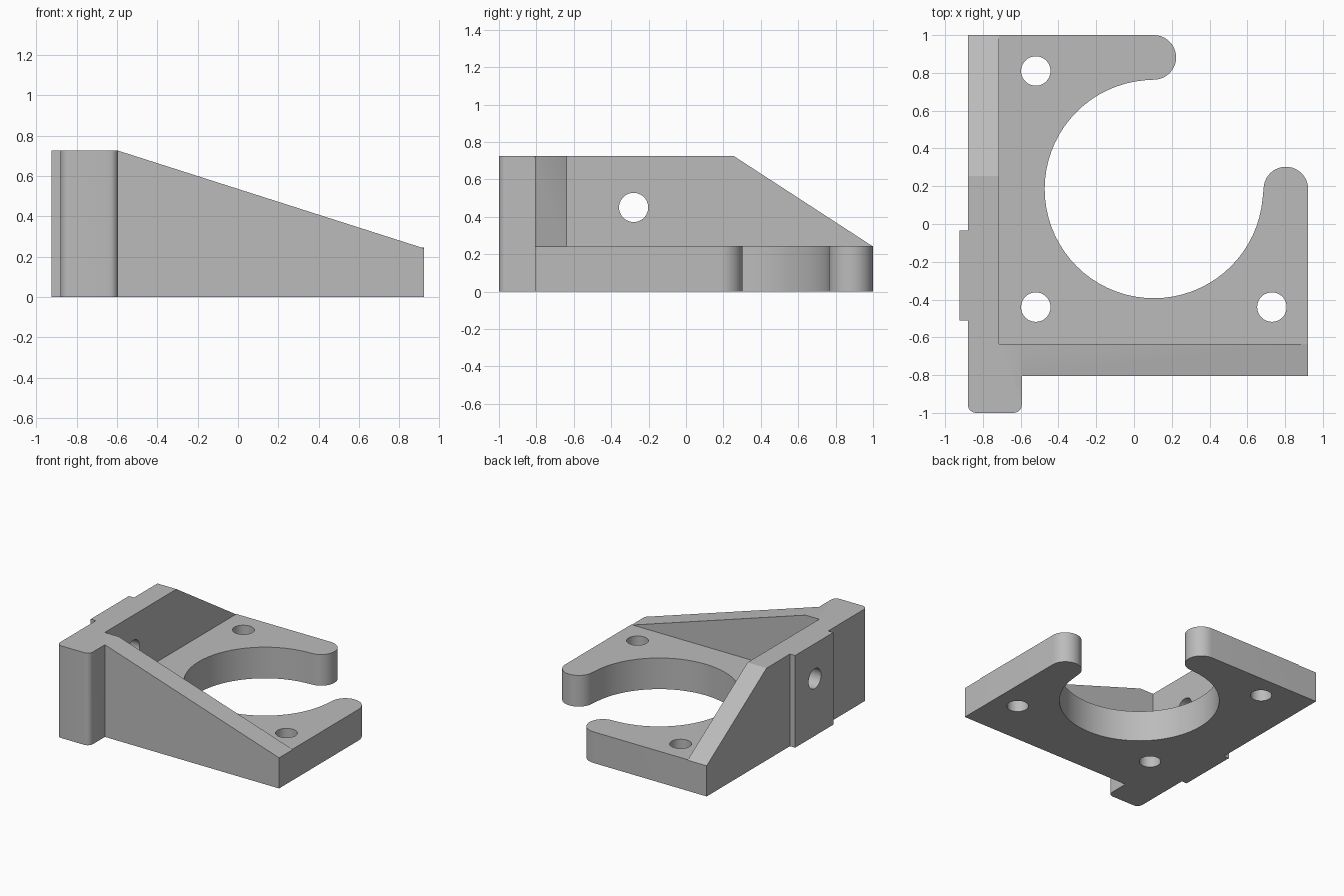
import bpy
import bmesh
from math import cos, sin, radians
from mathutils import Matrix, Vector

if "Cube" in bpy.data.objects:
    bpy.data.objects.remove(bpy.data.objects["Cube"], do_unlink=True)

# Key dimensions
LEFT, RIGHT, FRONT, BACK = -0.88, 0.922, -0.806, 1.0
TOP, FLOOR = 0.725, 0.245
WALL_X, WALL_Y = -0.714, -0.636      # inner faces of the two walls
POST_X = -0.594
CX, CY, BORE = 0.105, 0.185, 0.578   # centre and radius of the big opening
TIP, HOLE, FILLET = 0.118, 0.078, 0.045

grey = bpy.data.materials.new("plain_grey")
grey.use_nodes = True
colour = (0.5, 0.5, 0.5, 1)
grey.diffuse_color = colour
grey.node_tree.nodes["Principled BSDF"].inputs["Base Color"].default_value = colour


def arc(x, y, r, start, end, steps):
    angles = [radians(start + (end - start) * i / steps) for i in range(steps + 1)]
    return [(x + r * cos(a), y + r * sin(a)) for a in angles]


def prism(name, outline, axis, low, high):
    """Extrude a 2D outline along x, y or z between two positions."""
    place = {"x": lambda u, v, w: (w, u, v),
             "y": lambda u, v, w: (u, w, v),
             "z": lambda u, v, w: (u, v, w)}[axis]
    bm = bmesh.new()
    face = bm.faces.new([bm.verts.new(place(u, v, low)) for u, v in outline])
    grown = bmesh.ops.extrude_face_region(bm, geom=[face])["geom"]
    moved = [g for g in grown if isinstance(g, bmesh.types.BMVert)]
    bmesh.ops.translate(bm, verts=moved, vec=Vector(place(0, 0, high - low)))
    bmesh.ops.recalc_face_normals(bm, faces=bm.faces)
    mesh = bpy.data.meshes.new(name)
    bm.to_mesh(mesh)
    bm.free()
    mesh.materials.append(grey)
    obj = bpy.data.objects.new(name, mesh)
    bpy.context.collection.objects.link(obj)
    return obj


def cut(body, cutter):
    cutter.hide_render = True
    mod = body.modifiers.new(cutter.name, "BOOLEAN")
    mod.operation, mod.solver, mod.object = "DIFFERENCE", "EXACT", cutter
    bpy.ops.object.modifier_apply(modifier=mod.name)
    bpy.data.objects.remove(cutter, do_unlink=True)


# Plan outline: two rounded fingers, open bore, corner post and locating tab
outline = [(LEFT, BACK)]
outline += arc(CX, BACK - TIP, TIP, 90, -90, 20)
outline += arc(CX, CY, BORE, 90, 360, 54)[1:-1]
outline += arc(RIGHT - TIP, CY, TIP, 180, 0, 20)
outline += [(RIGHT, FRONT), (POST_X, FRONT)]
outline += arc(POST_X - FILLET, -1 + FILLET, FILLET, 0, -90, 8)
outline += arc(LEFT + FILLET, -1 + FILLET, FILLET, -90, -180, 8)
outline += [(LEFT, -0.51), (-0.925, -0.51), (-0.925, -0.035), (LEFT, -0.035)]
bracket = prism("corner_bracket", outline, "z", 0, TOP)
bpy.context.view_layer.objects.active = bracket
bracket.select_set(True)

# Pocket that leaves the base plate and the two walls
pocket = [(WALL_X, WALL_Y), (1.2, WALL_Y), (1.2, 1.2), (WALL_X, 1.2)]
cut(bracket, prism("pocket_cutter", pocket, "z", FLOOR, 1))


# Sloping tops of the walls
def slope(start, end):
    grade = (FLOOR - 0.004 - TOP) / (end - start)
    at = lambda u: TOP + grade * (u - start)
    return [(start - 0.2, at(start - 0.2)), (end + 0.2, at(end + 0.2)),
            (end + 0.2, 1.2), (start - 0.2, 1.2)]


cut(bracket, prism("front_slope_cutter", slope(POST_X, RIGHT), "y", -0.9, WALL_Y))
cut(bracket, prism("side_slope_cutter", slope(0.255, BACK), "x", -1.1, WALL_X))

# Bolt holes through the plate and one through the side wall
for x, y in ((-0.52, 0.81), (-0.52, -0.44), (0.73, -0.44)):
    cut(bracket, prism("plate_hole_cutter", arc(x, y, HOLE, 0, 350, 35), "z", -0.1, 0.4))
cut(bracket, prism("wall_hole_cutter", arc(-0.28, 0.45, HOLE, 0, 350, 35), "x", -1.1, -0.6))

bpy.ops.object.shade_smooth_by_angle(angle=radians(30))
